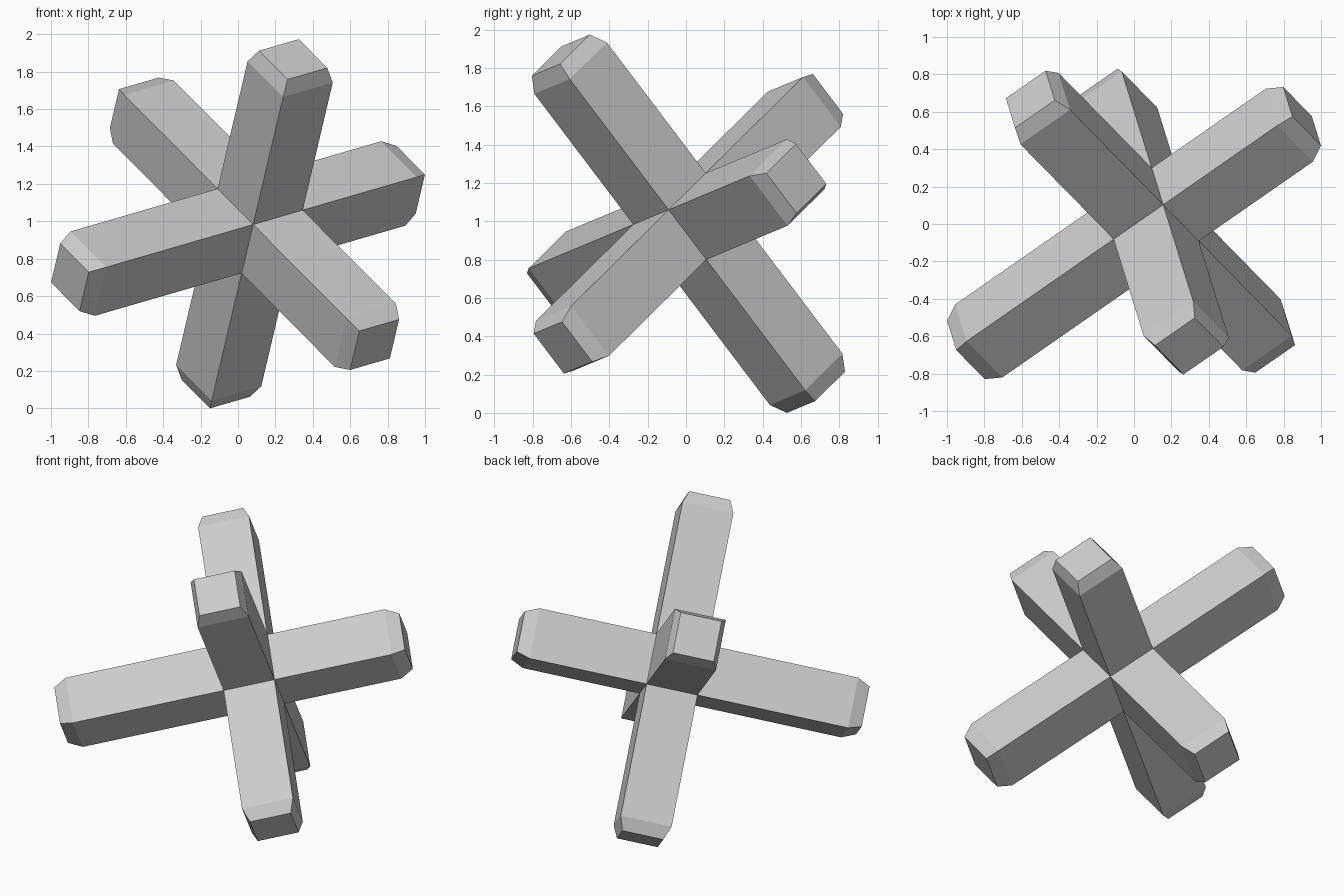
import bpy, bmesh
from mathutils import Vector, Matrix

if "Cube" in bpy.data.objects:
    bpy.data.objects.remove(bpy.data.objects["Cube"])

HALF, TIP_HALF, BEVEL = 0.166, 0.133, 0.086
LONG, SHORT, ARM = 1.235, 1.015, 1.122

# Tilted orthogonal axes of the three crossing bars
u = Vector((0.799, 0.555, 0.232)).normalized()
b = Vector((0.191, -0.589, 0.786))
b = (b - u * b.dot(u)).normalized()
c = u.cross(b)
tilt = Matrix((u, b, c)).transposed().to_4x4()

# Central cube whose six faces grow into arms
bm = bmesh.new()
bmesh.ops.create_cube(bm, size=2 * HALF)


def extrude(face, distance, scale=1.0):
    """Push a face outward, scaling it about its own centre."""
    normal = face.normal.copy()
    new = bmesh.ops.extrude_discrete_faces(bm, faces=[face])["faces"][0]
    mid = new.calc_center_median()
    for v in new.verts:
        v.co = mid + (v.co - mid) * scale + normal * distance
    new.normal_update()
    return new


bm.normal_update()
arms = [(f, f.normal.copy()) for f in bm.faces]
for face, n in arms:
    reach = SHORT if n.x > 0.5 else LONG if n.x < -0.5 else ARM
    # Straight shaft, then the tapered tip
    shaft = extrude(face, reach - BEVEL - HALF)
    extrude(shaft, BEVEL, TIP_HALF / HALF)

bmesh.ops.transform(bm, matrix=tilt, verts=bm.verts)

# Centre on x and y, stand on the ground
lo = [min(v.co[i] for v in bm.verts) for i in range(3)]
hi = [max(v.co[i] for v in bm.verts) for i in range(3)]
shift = Vector((-(lo[0] + hi[0]) / 2, -(lo[1] + hi[1]) / 2, -lo[2]))
bmesh.ops.translate(bm, vec=shift, verts=bm.verts)
bmesh.ops.recalc_face_normals(bm, faces=bm.faces)

mesh = bpy.data.meshes.new("six_armed_cross")
bm.to_mesh(mesh)
bm.free()
obj = bpy.data.objects.new("six_armed_cross", mesh)
bpy.context.collection.objects.link(obj)
